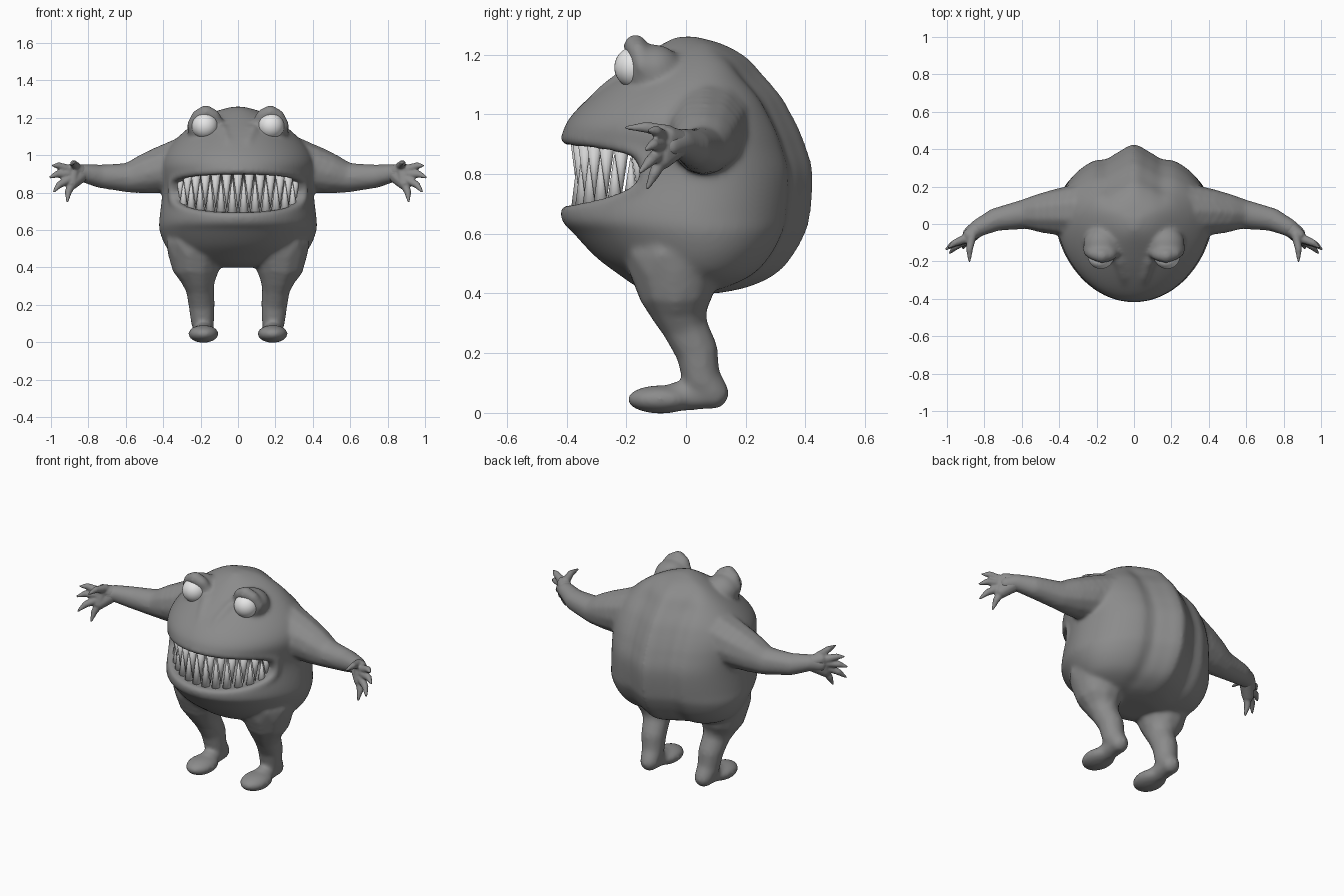
import bpy, bmesh, math
from mathutils import Vector, Matrix

cube = bpy.data.objects.get("Cube")
if cube:
    bpy.data.objects.remove(cube)


def material(name, value):
    m = bpy.data.materials.new(name)
    m.use_nodes = True
    col = (value, value, value, 1)
    m.diffuse_color = col
    m.node_tree.nodes["Principled BSDF"].inputs["Base Color"].default_value = col
    return m


def make_object(name, bm, mat):
    me = bpy.data.meshes.new(name)
    bmesh.ops.recalc_face_normals(bm, faces=bm.faces)
    bm.to_mesh(me)
    bm.free()
    me.materials.append(mat)
    me.polygons.foreach_set("use_smooth", [True] * len(me.polygons))
    ob = bpy.data.objects.new(name, me)
    bpy.context.collection.objects.link(ob)
    return ob


def fuse(ob, voxel, iterations):
    """Merge overlapping volumes into one soft skin."""
    remesh = ob.modifiers.new("fuse", "REMESH")
    remesh.mode = "VOXEL"
    remesh.voxel_size = voxel
    remesh.use_smooth_shade = True
    relax = ob.modifiers.new("relax", "SMOOTH")
    relax.factor = .5
    relax.iterations = iterations


def ball(bm, centre, scale, detail=2):
    mat = Matrix.Translation(centre) @ Matrix.Diagonal((*scale, 1))
    bmesh.ops.create_icosphere(bm, subdivisions=detail, radius=1, matrix=mat)


def chain(bm, balls, side=1):
    """Tapering limb made of closely spaced balls (x, y, z, radius)."""
    for a, b in zip(balls, balls[1:]):
        a, b = Vector(a), Vector(b)
        length = (b - a).xyz.length
        steps = max(2, math.ceil(length / (0.4 * min(a.w, b.w))))
        for i in range(steps + 1):
            p = a.lerp(b, i / steps)
            ball(bm, (p.x * side, p.y, p.z), (p.w,) * 3)


def smooth_rings(rings, steps=4):
    """Catmull-Rom interpolation between the given rings."""
    pts = [Vector(r) for r in (rings[0], *rings, rings[-1])]
    for a, b, c, d in zip(pts, pts[1:], pts[2:], pts[3:]):
        for i in range(steps):
            t = i / steps
            yield (b * 2 + (c - a) * t + (a * 2 - b * 5 + c * 4 - d) * t * t
                   + (b * 3 - a - c * 3 + d) * t ** 3) / 2
    yield pts[-1]


skin = material("grey skin", 0.26)
white = material("eye white", 0.8)
ivory = material("tooth ivory", 0.65)

# Torso: stacked rings (height, half width, front y, back y)
RINGS = [(.40, .14, -.10, .10), (.42, .25, -.16, .20), (.46, .34, -.22, .29),
         (.52, .39, -.30, .35), (.60, .42, -.375, .395), (.66, .42, -.42, .412),
         (.80, .405, -.40, .422), (.90, .41, -.41, .395), (.95, .41, -.41, .375),
         (1.0, .395, -.38, .35), (1.06, .355, -.32, .315), (1.13, .285, -.235, .255),
         (1.19, .205, -.15, .20), (1.235, .12, -.08, .12), (1.26, .03, -.03, .03)]
SIDES = 72
WAIST = .05
bm = bmesh.new()
loops = []
for z, w, front, back in smooth_rings(RINGS):
    loop = []
    mid = min(WAIST, (front + back) / 2 + .03)
    for i in range(SIDES):
        t = math.tau * i / SIDES
        x, s = w * math.cos(t), math.sin(t)
        if s < 0:
            y = mid - (mid - front) * abs(s) ** 1.15
        else:
            # Raised spine with a groove on each side
            fade = s * min(1, w / .3)
            y = mid + (back - mid - .035 * fade) * s
            y += fade * (.04 * math.exp(-(x / .06) ** 2)
                         - .022 * math.exp(-((abs(x) - .15) / .04) ** 2))
        loop.append(bm.verts.new((x, y, z)))
    loops.append(loop)
for lo, hi in zip(loops, loops[1:]):
    for i in range(SIDES):
        j = (i + 1) % SIDES
        bm.faces.new((lo[i], lo[j], hi[j], hi[i]))
bm.faces.new(loops[0][::-1])
bm.faces.new(loops[-1])
body = make_object("body", bm, skin)

# Mouth opening: a side profile pushed through the whole head
bm = bmesh.new()
MOUTH = [(-.6, .905), (-.25, .90), (-.18, .87), (-.15, .81),
         (-.17, .75), (-.23, .715), (-.40, .69), (-.6, .685)]
face = bm.faces.new([bm.verts.new((-.6, y, z)) for y, z in MOUTH])
out = bmesh.ops.extrude_face_region(bm, geom=[face])
bmesh.ops.translate(bm, vec=(1.2, 0, 0),
                    verts=[v for v in out["geom"] if isinstance(v, bmesh.types.BMVert)])
cutter = make_object("mouth_cutter", bm, skin)
cutter.hide_render = True
cut = body.modifiers.new("mouth", "BOOLEAN")
cut.operation = "DIFFERENCE"
cut.solver = "EXACT"
cut.object = cutter
bpy.context.view_layer.update()
carved = body.evaluated_get(bpy.context.evaluated_depsgraph_get())
bm = bmesh.new()
bm.from_mesh(carved.to_mesh())
carved.to_mesh_clear()
body.modifiers.clear()
bpy.data.objects.remove(cutter)

# Lips: a rounded rim around the mouth
lips = []
for i in range(61):
    t = math.tau * i / 60
    a = math.radians(63) * math.cos(t)
    s = math.sin(t)
    h = .115 * s ** .5 if s > 0 else -.135 * abs(s) ** .8
    lips.append((.395 * math.sin(a), WAIST - .445 * math.cos(a) ** 1.15, .805 + h, .026))
chain(bm, lips)

for side in (1, -1):
    # Shoulder and arm
    chain(bm, [(.27, .07, .955, .155), (.40, .065, .925, .13), (.48, .06, .905, .112),
               (.575, .055, .88, .083), (.735, .025, .887, .065), (.83, -.02, .905, .05),
               (.88, -.055, .893, .042)], side)
    # Leg
    chain(bm, [(.22, -.04, .53, .17), (.225, -.035, .44, .14), (.215, -.03, .37, .105),
               (.205, -.01, .30, .08), (.195, .035, .21, .074), (.19, .05, .12, .066),
               (.185, .09, .066, .056)], side)
    # Foot
    ball(bm, (side * .185, -.085, .045), (.082, .113, .048), 3)
    chain(bm, [(.185, .09, .066, .054), (.185, -.03, .055, .052)], side)
    # Domed eyelid with a heavy brow arch
    ball(bm, (side * .172, -.11, 1.145), (.1, .1, .09), 3)
    chain(bm, [(.10, -.15, 1.165, .03), (.13, -.165, 1.212, .036), (.172, -.17, 1.228, .042),
               (.215, -.16, 1.21, .036), (.248, -.145, 1.16, .028)], side)
    # Snout wrinkle
    chain(bm, [(.08, -.19, 1.13, .035), (.055, -.27, 1.07, .033), (.045, -.33, 1.0, .035)], side)

bm.to_mesh(body.data)
bm.free()
fuse(body, .0095, 18)

# Hands: broad palms, four clawed fingers and a forward thumb (root, tip)
FINGERS = [((.905, -.08, .925), (.99, -.125, .945)), ((.91, -.085, .90), (1.005, -.135, .882)),
           ((.905, -.09, .87), (.985, -.155, .805)), ((.89, -.085, .845), (.912, -.13, .752)),
           ((.865, -.06, .94), (.88, -.2, .955))]
for side, label in ((1, "left"), (-1, "right")):
    bm = bmesh.new()
    chain(bm, [(.83, -.02, .905, .045), (.88, -.06, .925, .036), (.89, -.08, .85, .036),
               (.83, -.02, .905, .045)], side)
    for root, tip in FINGERS:
        knuckle = Vector(root).lerp(Vector(tip), .55) + Vector((.006, .004, .008))
        chain(bm, [(*root, .025), (*knuckle, .019), (*tip, .007)], side)
    fuse(make_object(label + "_hand", bm, skin), .006, 5)

    # Eye
    bm = bmesh.new()
    bmesh.ops.create_uvsphere(bm, u_segments=32, v_segments=20, radius=.07,
                              matrix=Matrix.Translation((side * .177, -.17, 1.157)))
    make_object(label + "_eye", bm, white)


# Teeth: two interlocking rows of cones set just inside the lips
def teeth(name, count, root, tip, spread):
    bm = bmesh.new()
    for i in range(count):
        a = math.radians(spread) * (2 * i / (count - 1) - 1)
        x, y = .365 * math.sin(a), WAIST - .41 * math.cos(a) ** 1.1
        direction = 1 if tip > root else -1
        shrink = .025 * direction * (a / math.radians(spread)) ** 2
        z0, z1 = root + shrink, tip - shrink
        turn = Matrix.Rotation(0 if direction > 0 else math.pi, 4, "X")
        place = Matrix.Translation((x, y, (z0 + z1) / 2)) @ turn
        bmesh.ops.create_cone(bm, cap_ends=True, segments=12, radius1=.028, radius2=.002,
                              depth=abs(z1 - z0), matrix=place)
    make_object(name, bm, ivory)


teeth("upper_teeth", 13, .92, .715, 57)
teeth("lower_teeth", 12, .67, .88, 53)
